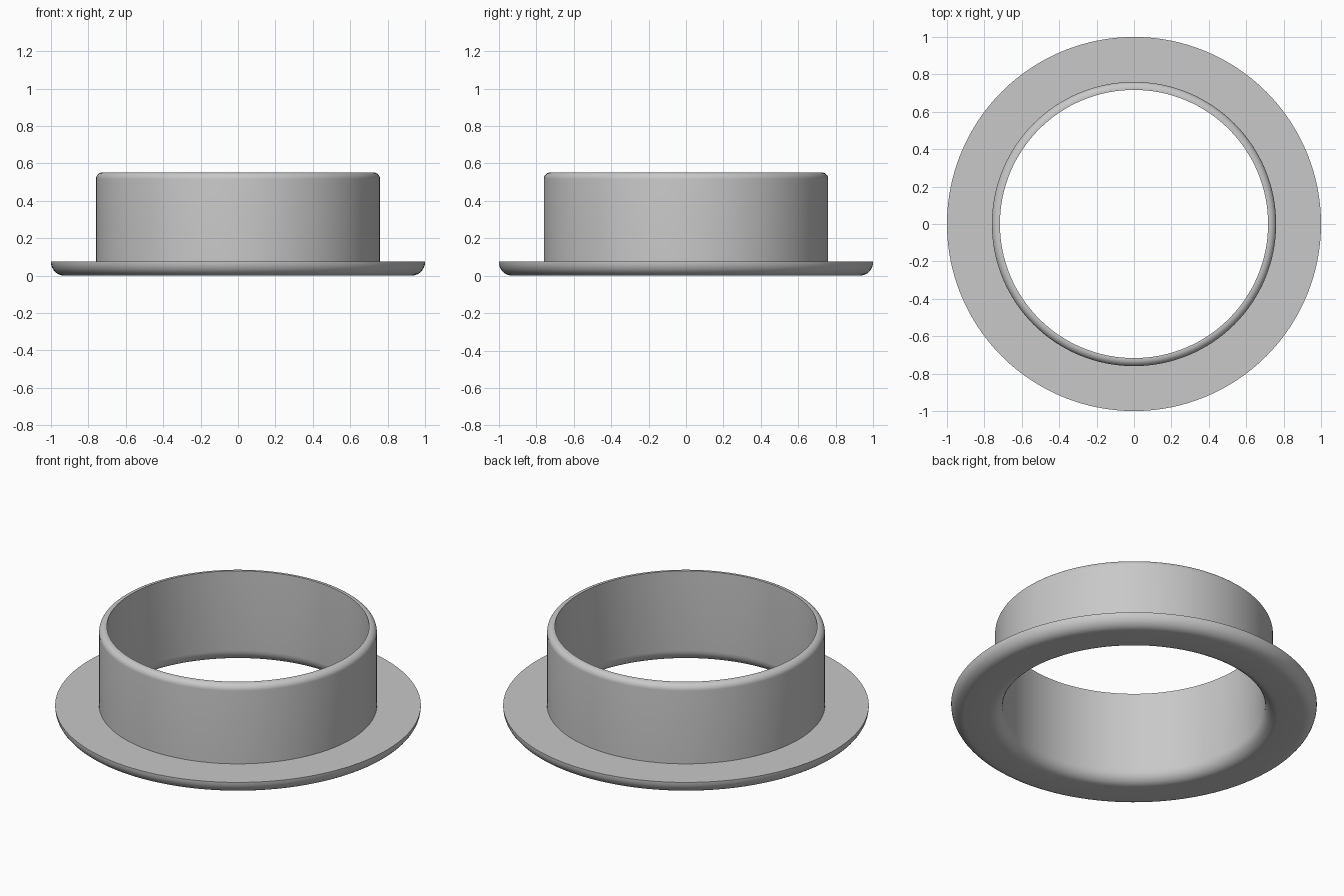
import bpy
import bmesh
from math import cos, sin, pi, radians

cube = bpy.data.objects.get("Cube")
if cube:
    bpy.data.objects.remove(cube)

SEGMENTS = 128
OUTER, WALL, BORE = 1.0, 0.76, 0.717
FLANGE, HEIGHT = 0.076, 0.552
EDGE, LIP = 0.072, 0.036


def arc(cx, cz, radius, start, end, steps=8):
    """Points on a rounded corner of the profile, as (radius, height)."""
    angles = [radians(start + (end - start) * i / steps) for i in range(steps + 1)]
    return [(cx + radius * cos(a), cz + radius * sin(a)) for a in angles]


# Cross-section: rounded underside, flat flange top, wall with a rounded lip
profile = arc(BORE + EDGE, EDGE, EDGE, 180, 270)
profile += arc(OUTER - EDGE, EDGE, EDGE, 270, 360)
profile += [(OUTER, FLANGE), (WALL, FLANGE)]
profile += arc(WALL - LIP, HEIGHT - LIP, LIP, 0, 90)
profile += [(BORE, HEIGHT)]

# Lathe the closed section around the vertical axis
bm = bmesh.new()
rings = []
for s in range(SEGMENTS):
    a = 2 * pi * s / SEGMENTS
    rings.append([bm.verts.new((r * cos(a), r * sin(a), z)) for r, z in profile])
count = len(profile)
for s, ring in enumerate(rings):
    after = rings[(s + 1) % SEGMENTS]
    for i in range(count):
        j = (i + 1) % count
        bm.faces.new((ring[i], after[i], after[j], ring[j]))
bmesh.ops.recalc_face_normals(bm, faces=bm.faces)

mesh = bpy.data.meshes.new("flanged_ring")
bm.to_mesh(mesh)
bm.free()
ring_obj = bpy.data.objects.new("flanged_ring", mesh)
bpy.context.collection.objects.link(ring_obj)

# Plain grey finish
grey = bpy.data.materials.new("light_grey")
grey.use_nodes = True
colour = (0.58, 0.58, 0.58, 1)
grey.diffuse_color = colour
grey.node_tree.nodes["Principled BSDF"].inputs["Base Color"].default_value = colour
mesh.materials.append(grey)

# Smooth curves, crisp corners
bpy.ops.object.select_all(action="DESELECT")
ring_obj.select_set(True)
bpy.context.view_layer.objects.active = ring_obj
bpy.ops.object.shade_smooth_by_angle(angle=radians(35))
